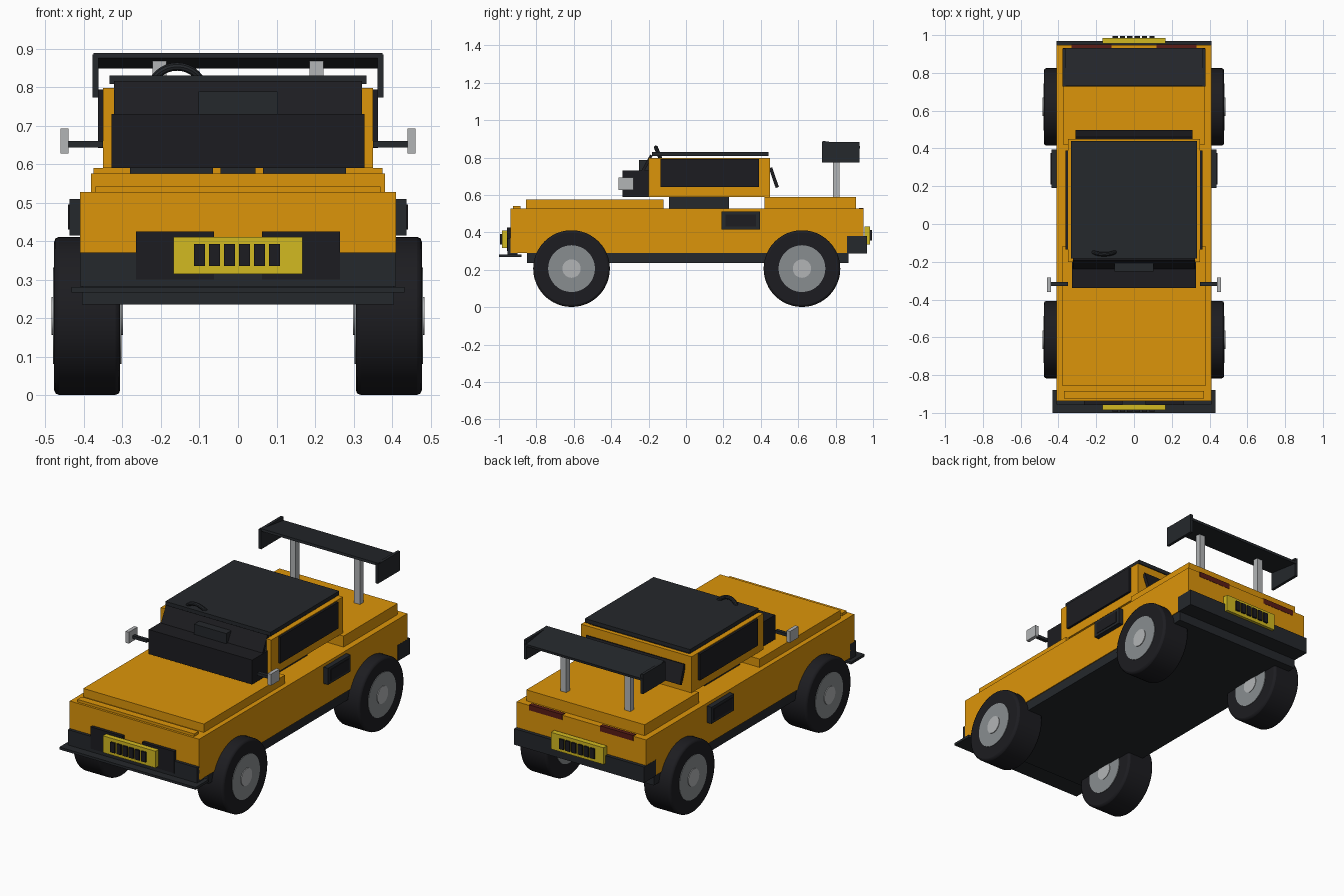
import bpy, math

if "Cube" in bpy.data.objects:
    bpy.data.objects.remove(bpy.data.objects["Cube"])


def material(name, rgb):
    m = bpy.data.materials.new(name)
    m.diffuse_color = (*rgb, 1)
    m.use_nodes = True
    m.node_tree.nodes["Principled BSDF"].inputs["Base Color"].default_value = m.diffuse_color
    return m


ORANGE = material("orange_paint", (0.72, 0.30, 0.003))
DARK = material("dark_trim", (0.018, 0.021, 0.025))
BLACK = material("black_rubber", (0.012, 0.012, 0.015))
GREY = material("light_metal", (0.45, 0.46, 0.47))
RIM = material("rim_metal", (0.25, 0.27, 0.28))
YELLOW = material("yellow_plate", (0.65, 0.49, 0.015))
RED = material("tail_red", (0.10, 0.012, 0.008))


def box(name, x, y, z, mat, tilt=0):
    """Box from (min, max) ranges, optionally tilted about x."""
    bpy.ops.mesh.primitive_cube_add(
        size=1, location=[(r[0] + r[1]) / 2 for r in (x, y, z)], rotation=(tilt, 0, 0))
    o = bpy.context.object
    o.name = name
    o.scale = [r[1] - r[0] for r in (x, y, z)]
    o.data.materials.append(mat)
    return o


def pair(name, x, y, z, mat):
    """The same box on both sides of the car."""
    box(name + "_right", x, y, z, mat)
    box(name + "_left", (-x[1], -x[0]), y, z, mat)


def slab(name, w, p, q, t, mat):
    """Slanted panel of half width w running from p to q in the (y, z) plane."""
    dy, dz = q[0] - p[0], q[1] - p[1]
    cy, cz, l = (p[0] + q[0]) / 2, (p[1] + q[1]) / 2, math.hypot(dy, dz)
    return box(name, (-w, w), (cy - l / 2, cy + l / 2), (cz - t / 2, cz + t / 2),
               mat, math.atan2(dz, dy))


def disc(name, x, y, z, r, mat, bevel=0):
    """Cylinder along x."""
    bpy.ops.mesh.primitive_cylinder_add(
        vertices=48, radius=r, depth=x[1] - x[0],
        location=((x[0] + x[1]) / 2, y, z), rotation=(0, math.pi / 2, 0))
    o = bpy.context.object
    o.name = name
    o.data.materials.append(mat)
    bpy.ops.object.shade_smooth_by_angle(angle=math.radians(30))
    if bevel:
        b = o.modifiers.new("bevel", "BEVEL")
        b.width = bevel
        b.segments = 2
        b.limit_method = "ANGLE"


# Lower body, chassis, hood and trunk
box("body", (-.41, .41), (-.938, .948), (.29, .527), ORANGE)
box("chassis", (-.405, .405), (-.85, .87), (.235, .30), DARK)
box("hood", (-.382, .382), (-.855, -.12), (.525, .575), ORANGE)
box("nose_strip", (-.37, .37), (-.925, -.885), (.52, .542), ORANGE)
box("trunk", (-.375, .375), (.42, .91), (.52, .59), ORANGE)

# Bumpers, splitter, intakes and tail lights
box("front_bumper", (-.41, .41), (-.955, -.90), (.282, .37), DARK)
box("splitter", (-.432, .432), (-1.0, -.88), (.267, .281), DARK)
box("rear_bumper", (-.411, .411), (.86, .968), (.288, .38), DARK)
pair("intake", (.062, .265), (-.957, -.92), (.30, .425), BLACK)
pair("tail_light", (.12, .33), (.925, .9495), (.50, .531), RED)
pair("side_vent", (.40, .438), (.19, .395), (.415, .51), DARK)
pair("vent_mesh", (.41, .441), (.21, .375), (.43, .495), BLACK)

# Plates with plain dark slats, front and rear
for end, s, z0 in (("front", -1, .315), ("rear", 1, .335)):
    span = lambda a, b: (min(s * a, s * b), max(s * a, s * b))
    box(end + "_plate", (-.167, .167), span(.955, .985), (z0, z0 + .096), YELLOW)
    for i in range(6):
        c = -.1 + i * .039
        box(end + "_plate_slat", (c - .014, c + .014), span(.98, .995),
            (z0 + .02, z0 + .077), BLACK)

# Cabin: side panels, windows, rear frame and roof
pair("cabin_side", (.32, .35), (-.20, .45), (.59, .797), ORANGE)
pair("side_window", (.315, .363), (-.135, .39), (.642, .793), BLACK)
box("rear_frame", (-.32, .32), (.425, .45), (.59, .797), ORANGE)
slab("rear_window", .31, (.452, .745), (.488, .64), .018, BLACK)
slab("windshield", .322, (-.235, .72), (-.185, .812), .015, BLACK)
box("roof", (-.333, .333), (-.182, .44), (.808, .83), DARK)

# Interior: dashboard, seats, console and steering wheel
box("dashboard", (-.328, .328), (-.34, -.195), (.59, .73), BLACK)
box("dash_screen", (-.102, .102), (-.252, -.20), (.725, .788), DARK)
pair("seat", (.065, .28), (-.09, .23), (.527, .62), DARK)
pair("seat_back", (.075, .27), (.15, .23), (.61, .79), DARK)
box("console", (-.045, .045), (-.09, .23), (.527, .60), DARK)
bpy.ops.mesh.primitive_torus_add(
    major_segments=32, minor_segments=10, major_radius=.068, minor_radius=.011,
    location=(-.158, -.135, .79), rotation=(math.radians(68 + 44), 0, 0))
wheel = bpy.context.object
wheel.name = "steering_wheel"
wheel.data.materials.append(DARK)
bpy.ops.object.shade_smooth_by_angle()

# Door mirrors
pair("mirror_arm", (.35, .445), (-.327, -.307), (.643, .66), DARK)
pair("mirror", (.44, .461), (-.36, -.282), (.627, .692), GREY)

# Rear wing
pair("wing_post", (.185, .222), (.787, .82), (.58, .868), GREY)
slab("wing", .375, (.73, .882), (.93, .855), .014, DARK)
pair("wing_endplate", (.362, .378), (.727, .928), (.773, .884), DARK)

# Wheels with rims and hubs
for y, end in ((-.612, "front"), (.62, "rear")):
    for s, side in ((1, "right"), (-1, "left")):
        for part, a, b, r, m, bev in (
                ("tire", .306, .477, .205, BLACK, .012),
                ("rim", .302, .480, .125, RIM, 0),
                ("hub", .299, .484, .049, GREY, 0)):
            disc(f"{end}_{side}_{part}", sorted((s * a, s * b)), y, .206, r, m, bev)
